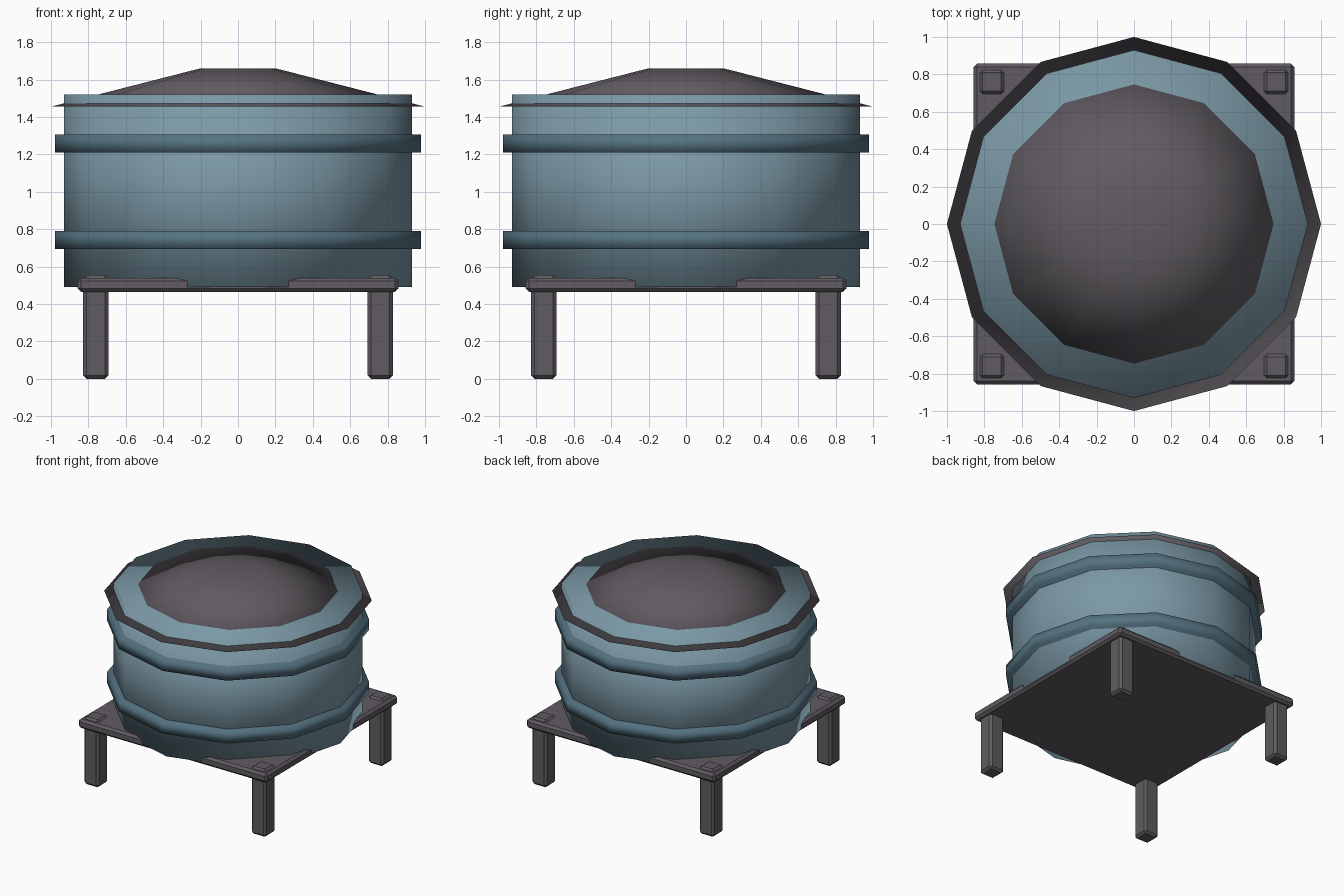
import bpy

cube = bpy.data.objects.get("Cube")
if cube:
    bpy.data.objects.remove(cube, do_unlink=True)


def make_material(name, rgb):
    mat = bpy.data.materials.new(name)
    mat.use_nodes = True
    color = (*rgb, 1.0)
    mat.diffuse_color = color
    mat.node_tree.nodes["Principled BSDF"].inputs["Base Color"].default_value = color
    return mat


teal = make_material("light teal", (0.20, 0.32, 0.385))
band_blue = make_material("dark teal", (0.09, 0.17, 0.22))
grey = make_material("warm grey", (0.117, 0.105, 0.12))


def drum(name, bottom, top, r_bottom, r_top, mat):
    """Closed twelve-sided smooth frustum between two heights."""
    bpy.ops.mesh.primitive_cone_add(vertices=12, radius1=r_bottom, radius2=r_top,
                                    depth=top - bottom,
                                    location=(0, 0, (bottom + top) / 2))
    obj = bpy.context.object
    obj.name = name
    obj.data.materials.append(mat)
    bpy.ops.object.shade_smooth()
    return obj


def block(name, x, y, bottom, top, width, bevel):
    """Square block with chamfered edges."""
    bpy.ops.mesh.primitive_cube_add(size=1, location=(x, y, (bottom + top) / 2))
    obj = bpy.context.object
    obj.name = name
    obj.scale = (width, width, top - bottom)
    bpy.ops.object.transform_apply(location=False, rotation=False, scale=True)
    obj.data.materials.append(grey)
    mod = obj.modifiers.new("chamfer", "BEVEL")
    mod.width = bevel
    mod.segments = 1
    return obj


# Barrel body, hoops and shallow conical lid
drum("barrel", 0.49, 1.52, 0.93, 0.93, teal)
drum("lower_hoop", 0.695, 0.79, 0.978, 0.978, band_blue)
drum("upper_hoop", 1.21, 1.305, 0.978, 0.978, band_blue)
drum("lid", 1.455, 1.66, 1.0, 0.2, grey)

# Stand: square platform on four legs that pass through it
block("platform", 0, 0, 0.465, 0.54, 1.715, 0.018)
for side, sx in (("left", 1), ("right", -1)):
    for end, sy in (("front", -1), ("back", 1)):
        block(f"{end}_{side}_leg", sx * 0.76, sy * 0.76, 0, 0.555, 0.135, 0.018)
